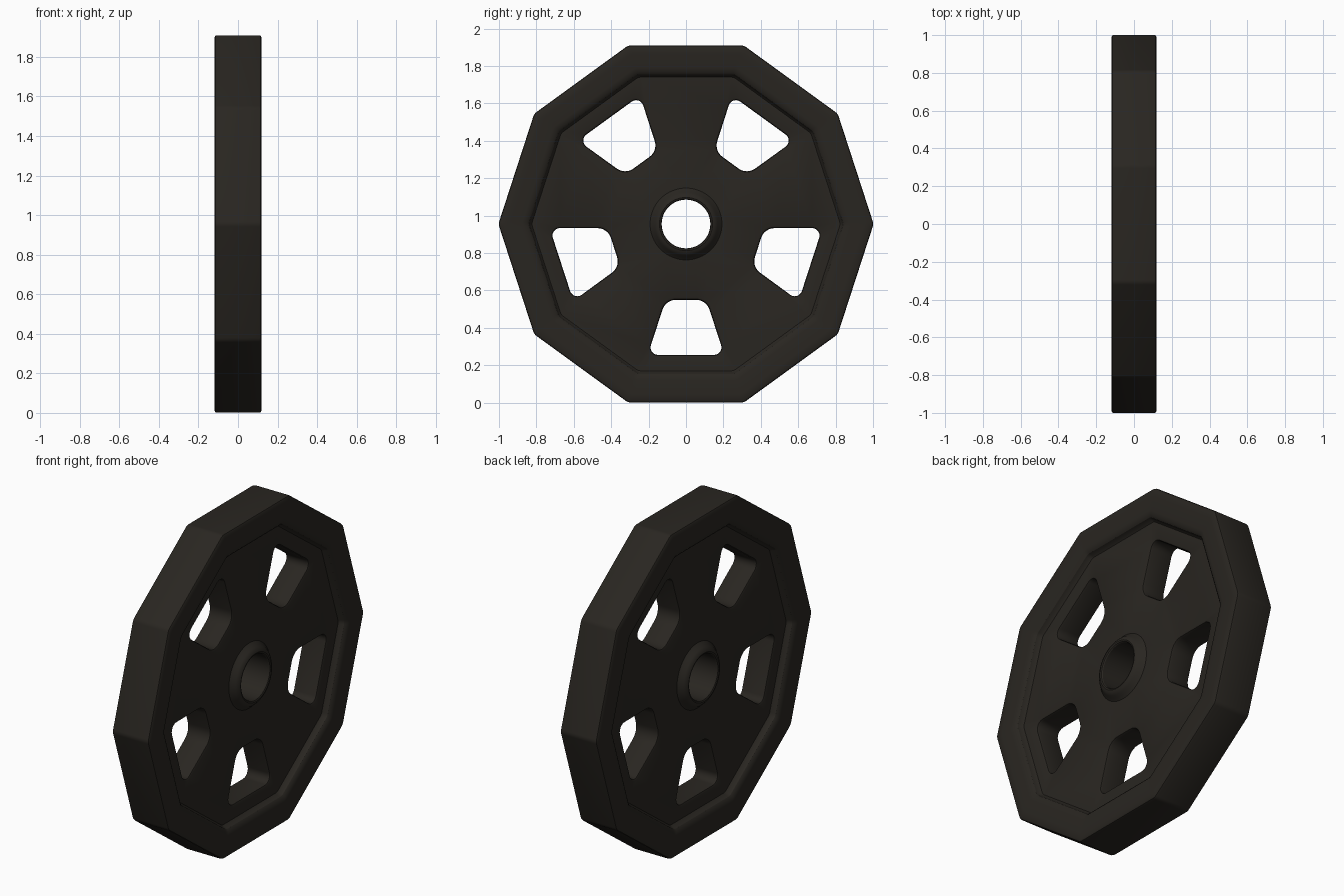
import bpy, bmesh
from math import sin, cos, pi, radians
from mathutils import Vector, Matrix

if "Cube" in bpy.data.objects:
    bpy.data.objects.remove(bpy.data.objects["Cube"])

CZ = 0.955       # axle height
WEB = 0.075      # half thickness of the web
SIDES = 10


def rounded(points, radii, seg):
    """Closed 2D polygon with arc-rounded corners."""
    out, n = [], len(points)
    for i in range(n):
        p = Vector(points[i])
        a = (Vector(points[i - 1]) - p).normalized()
        b = (Vector(points[(i + 1) % n]) - p).normalized()
        half = a.angle(b) / 2
        centre = p + (a + b).normalized() * (radii[i] / sin(half))
        start = p + a * (radii[i] * cos(half) / sin(half)) - centre
        end = p + b * (radii[i] * cos(half) / sin(half)) - centre
        sweep = start.angle_signed(end)
        for k in range(seg + 1):
            out.append(centre + Matrix.Rotation(-sweep * k / seg, 2) @ start)
    return out


def decagon(apothem):
    r = apothem / cos(pi / SIDES)
    pts = [(r * cos(2 * pi * i / SIDES), r * sin(2 * pi * i / SIDES)) for i in range(SIDES)]
    return rounded(pts, [0.045] * SIDES, 4)


def circle(r, n=64):
    return [Vector((r * cos(2 * pi * i / n), r * sin(2 * pi * i / n))) for i in range(n)]


def window(turn, grow):
    w0, w1 = 0.205 + grow, 0.108 + grow
    pts = [(-w0, -0.70 - grow), (w0, -0.70 - grow), (w1, -0.405 + grow), (-w1, -0.405 + grow)]
    rot = Matrix.Rotation(turn, 2)
    return [rot @ p for p in rounded(pts, [0.04 + grow, 0.04 + grow, 0.075 + grow, 0.075 + grow], 6)]


def loft(bm, rings):
    """Skin (loop, x) rings; return the edges of the last ring."""
    rows = [[bm.verts.new((x, p.x, p.y + CZ)) for p in loop] for loop, x in rings]
    n = len(rows[0])
    for r0, r1 in zip(rows, rows[1:]):
        for i in range(n):
            j = (i + 1) % n
            bm.faces.new((r0[i], r0[j], r1[j], r1[i]))
    last = rows[-1]
    return [bm.edges.get((last[i], last[(i + 1) % n])) for i in range(n)]


bm = bmesh.new()
border = []

# Ten-sided rim with a stepped inner lip
rim = [(0.954, 0), (0.954, 0.106), (0.951, 0.115), (0.942, 0.12), (0.91, 0.12), (0.835, 0.118),
       (0.812, 0.114), (0.800, 0.104), (0.794, 0.085), (0.785, WEB)]
border += loft(bm, [(decagon(a), x) for a, x in rim])

# Hub boss and axle bore
hub = [(0.13, 0), (0.13, 0.108), (0.134, 0.114), (0.142, 0.117), (0.155, 0.113),
       (0.168, 0.102), (0.178, 0.088), (0.192, WEB)]
border += loft(bm, [(circle(r), x) for r, x in hub])

# Five window walls with softened edges
for i in range(5):
    t = radians(72 * i)
    border += loft(bm, [(window(t, g), x) for g, x in
                        ((0, 0), (0, WEB - 0.015), (0.004, WEB - 0.004), (0.014, WEB))])

# Web face spanning rim, hub and windows
bmesh.ops.triangle_fill(bm, edges=border, use_beauty=True, normal=(1, 0, 0))

# Mirror to the other side
copy = bmesh.ops.duplicate(bm, geom=bm.verts[:] + bm.edges[:] + bm.faces[:])["geom"]
for v in copy:
    if isinstance(v, bmesh.types.BMVert):
        v.co.x *= -1
bmesh.ops.remove_doubles(bm, verts=bm.verts[:], dist=1e-5)
bmesh.ops.recalc_face_normals(bm, faces=bm.faces[:])

mesh = bpy.data.meshes.new("spoked_wheel")
bm.to_mesh(mesh)
bm.free()
wheel = bpy.data.objects.new("spoked_wheel", mesh)
bpy.context.collection.objects.link(wheel)

# Dark cast finish
mat = bpy.data.materials.new("dark_iron")
mat.diffuse_color = (0.022, 0.019, 0.015, 1)
mat.use_nodes = True
mat.node_tree.nodes["Principled BSDF"].inputs["Base Color"].default_value = mat.diffuse_color
mesh.materials.append(mat)

bpy.context.view_layer.objects.active = wheel
wheel.select_set(True)
bpy.ops.object.shade_smooth_by_angle(angle=radians(30))
